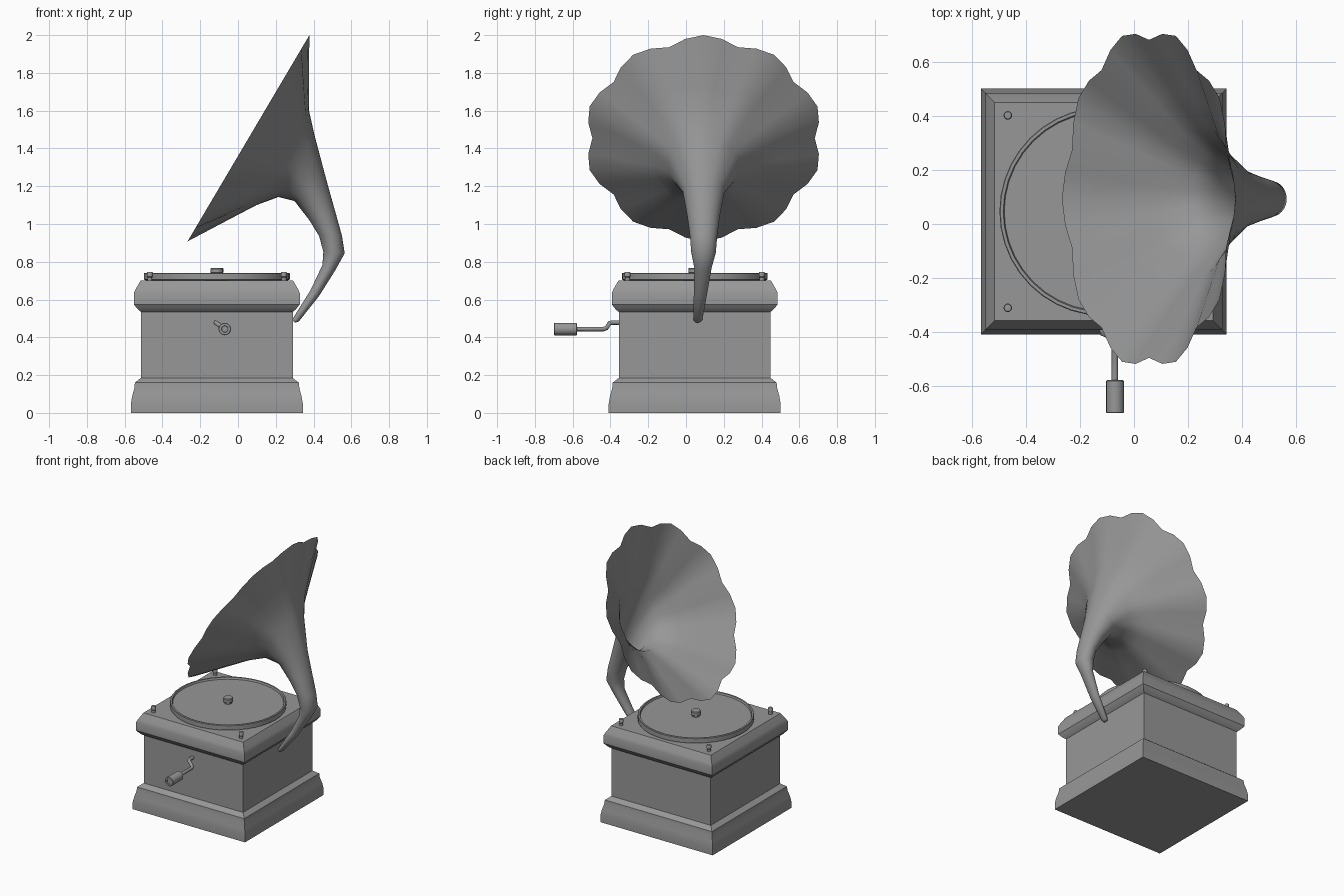
import bpy, bmesh, math
from mathutils import Vector, Matrix

if "Cube" in bpy.data.objects:
    bpy.data.objects.remove(bpy.data.objects["Cube"])

CX, CY = -0.112, 0.046   # centre of the cabinet

# One dark grey for every part
grey = bpy.data.materials.new("dark_grey")
grey.diffuse_color = (0.31, 0.31, 0.31, 1)
grey.use_nodes = True
grey.node_tree.nodes["Principled BSDF"].inputs["Base Color"].default_value = grey.diffuse_color


def loft(name, rings, smooth=None, cap_start=True, cap_end=True):
    """Skin a list of equally sized closed rings."""
    bm = bmesh.new()
    loops = [[bm.verts.new(p) for p in ring] for ring in rings]
    n = len(loops[0])
    for a, b in zip(loops, loops[1:]):
        for i in range(n):
            j = (i + 1) % n
            bm.faces.new((a[i], a[j], b[j], b[i]))
    if cap_start:
        bm.faces.new(loops[0][::-1])
    if cap_end:
        bm.faces.new(loops[-1])
    bmesh.ops.recalc_face_normals(bm, faces=bm.faces)
    mesh = bpy.data.meshes.new(name)
    bm.to_mesh(mesh)
    bm.free()
    ob = bpy.data.objects.new(name, mesh)
    bpy.context.collection.objects.link(ob)
    mesh.materials.append(grey)
    if smooth:
        finish(ob, smooth)
    return ob


def finish(ob, angle):
    bpy.ops.object.select_all(action='DESELECT')
    ob.select_set(True)
    bpy.context.view_layer.objects.active = ob
    bpy.ops.object.shade_smooth_by_angle(angle=math.radians(angle))


def lathe(name, profile, loc, sides=24, rot=Matrix()):
    """Revolve (radius, height) points about the local z axis."""
    rings = []
    for r, z in profile:
        rings.append([Vector(loc) + rot @ Vector((r * math.cos(t), r * math.sin(t), z))
                      for t in (2 * math.pi * i / sides for i in range(sides))])
    return loft(name, rings, 35)


# Cabinet: moulded square profile
cabinet = [(0.455, 0), (0.455, 0.05), (0.448, 0.09), (0.437, 0.13), (0.434, 0.16),
           (0.402, 0.185), (0.402, 0.535), (0.415, 0.545), (0.430, 0.562),
           (0.439, 0.575), (0.439, 0.635), (0.430, 0.655), (0.404, 0.70)]
loft("cabinet", [[(CX + sx * h, CY + sy * h, z) for sx, sy in
                  ((-1, -1), (1, -1), (1, 1), (-1, 1))] for h, z in cabinet], 30)

# Turntable with raised rim, and its spindle
lathe("turntable", [(0.372, 0.70), (0.386, 0.706), (0.386, 0.738), (0.383, 0.741),
                    (0.372, 0.741), (0.368, 0.728), (0.03, 0.728)], (CX, CY, 0), 40)
lathe("spindle", [(0.026, 0.72), (0.028, 0.737), (0.034, 0.742), (0.034, 0.763),
                  (0.030, 0.768)], (CX, CY, 0), 16)

# Corner pegs
for sx in (-1, 1):
    for sy in (-1, 1):
        lathe("corner_peg", [(0.013, 0.69), (0.013, 0.718), (0.016, 0.722), (0.016, 0.742),
                             (0.013, 0.747)], (CX + sx * 0.355, CY + sy * 0.356, 0), 12)

# Crank rod
curve = bpy.data.curves.new("crank_rod", 'CURVE')
curve.dimensions = '3D'
curve.bevel_depth = 0.012
curve.bevel_resolution = 2
curve.use_fill_caps = True
path = [(-0.118, -0.34, 0.478), (-0.118, -0.39, 0.478), (-0.114, -0.405, 0.475),
        (-0.078, -0.42, 0.450), (-0.071, -0.435, 0.444), (-0.071, -0.59, 0.444)]
spline = curve.splines.new('POLY')
spline.points.add(len(path) - 1)
for pt, co in zip(spline.points, path):
    pt.co = (*co, 1)
rod = bpy.data.objects.new("crank_rod", curve)
bpy.context.collection.objects.link(rod)
bpy.ops.object.select_all(action='DESELECT')
rod.select_set(True)
bpy.context.view_layer.objects.active = rod
bpy.ops.object.convert(target='MESH')
rod = bpy.context.view_layer.objects.active
rod.data.materials.append(grey)
finish(rod, 50)

# Crank handle, turned about the y axis
lathe("crank_handle", [(0.012, 0), (0.030, 0), (0.033, 0.003), (0.033, 0.119), (0.030, 0.122),
                       (0.018, 0.122), (0.016, 0.118)], (-0.070, -0.578, 0.444), 20,
      Matrix.Rotation(math.radians(90), 3, 'X'))

# Horn: each ring spans an outer and an inner side point (x, z), with
# centre y, sideways stretch, and lobe depth as a fraction of the radius
horn = [((0.302, 0.477), (0.287, 0.490), 0.061, 1.3, 0),
        ((0.322, 0.484), (0.293, 0.504), 0.063, 1.35, 0),
        ((0.430, 0.620), (0.384, 0.650), 0.077, 1.3, 0),
        ((0.515, 0.755), (0.447, 0.783), 0.090, 1.25, 0),
        ((0.565, 0.845), (0.452, 0.852), 0.093, 1.15, 0),
        ((0.550, 0.940), (0.430, 0.935), 0.093, 1.2, 0),
        ((0.515, 1.065), (0.378, 1.020), 0.093, 1.2, 0),
        ((0.468, 1.233), (0.299, 1.122), 0.093, 1.1, 0),
        ((0.405, 1.470), (0.214, 1.143), 0.093, 1, 0.015),
        ((0.376, 1.600), (0.098, 1.100), 0.093, 1, 0.035),
        ((0.375, 1.750), (-0.030, 1.033), 0.093, 1, 0.055),
        ((0.378, 2.000), (-0.267, 0.908), 0.093, 1, 0.072)]
rings = []
for (ax, az), (bx, bz), cy, wide, lobe in horn:
    a, b = Vector((ax, cy, az)), Vector((bx, cy, bz))
    centre, up = (a + b) / 2, (a - b) / 2
    side = Vector((0, up.length * wide, 0))
    ring = []
    for i in range(40):          # ten rounded lobes with creased valleys
        t = math.pi * i / 20
        k = 1 - lobe * (0, 0.35, 1, 0.35)[i % 4]
        ring.append(centre + k * (math.cos(t) * up + math.sin(t) * side))
    rings.append(ring)
loft("horn", rings, 60, cap_end=False)
